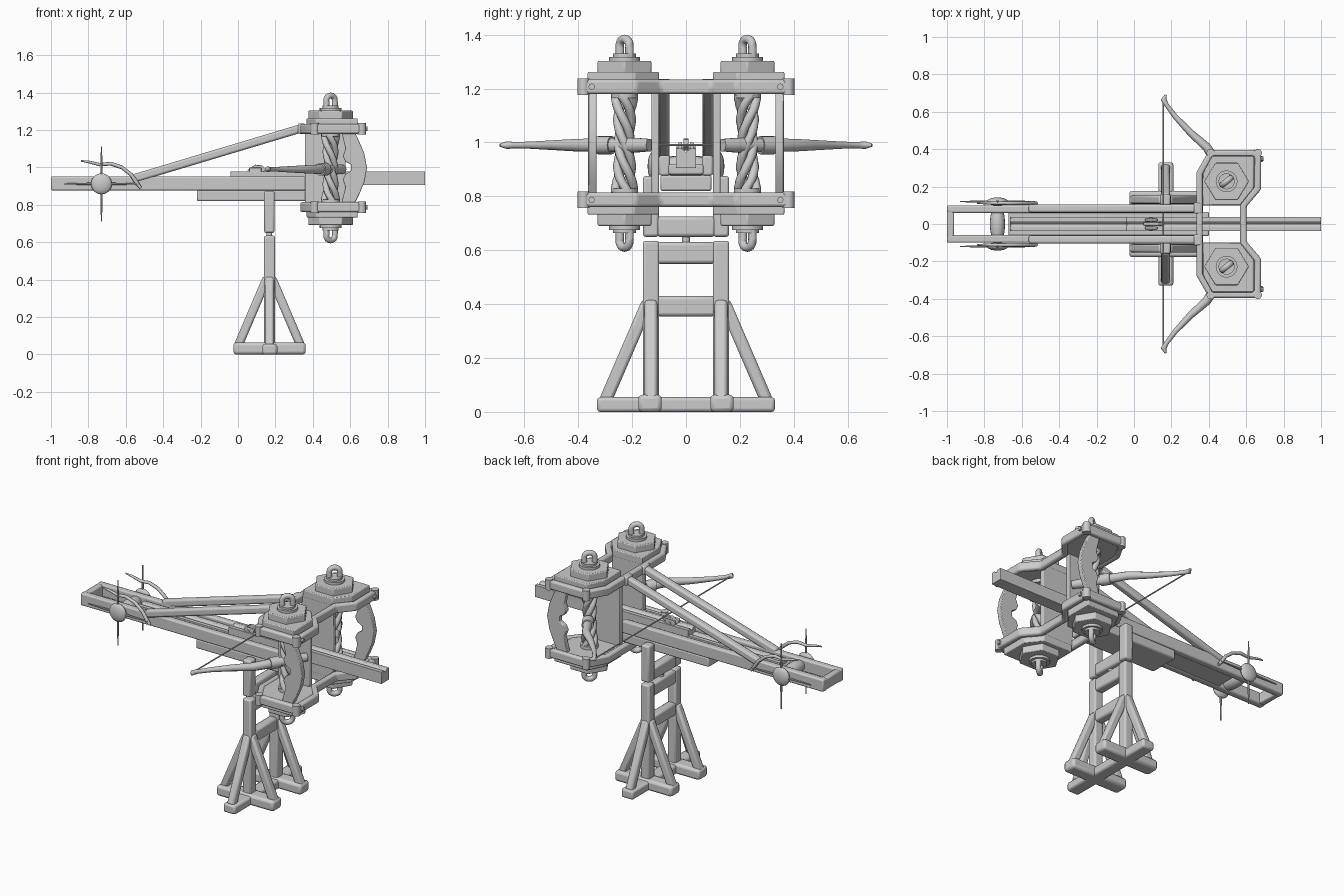
import bpy, bmesh, math
from mathutils import Vector, Matrix

cube = bpy.data.objects.get("Cube")
if cube:
    bpy.data.objects.remove(cube, do_unlink=True)

mat = bpy.data.materials.new("plain grey")
mat.use_nodes = True
GREY = (0.6, 0.6, 0.6, 1)
mat.diffuse_color = GREY
mat.node_tree.nodes["Principled BSDF"].inputs["Base Color"].default_value = GREY

MID = 0.997            # height of the spring frame's mirror plane
SX, SY = 0.495, 0.228  # centre of each rope spring


def finish(name, bm, bevel=0, angle=35):
    bmesh.ops.recalc_face_normals(bm, faces=bm.faces)
    me = bpy.data.meshes.new(name)
    bm.to_mesh(me)
    bm.free()
    me.materials.append(mat)
    ob = bpy.data.objects.new(name, me)
    bpy.context.collection.objects.link(ob)
    if bevel:
        mod = ob.modifiers.new("bevel", "BEVEL")
        mod.width, mod.segments, mod.limit_method = bevel, 2, "ANGLE"
    bpy.ops.object.select_all(action="DESELECT")
    ob.select_set(True)
    bpy.context.view_layer.objects.active = ob
    bpy.ops.object.shade_smooth_by_angle(angle=math.radians(angle))
    return ob


def box(name, x, y, z, bevel=0.008):
    bm = bmesh.new()
    bmesh.ops.create_cube(bm, size=1)
    for v in bm.verts:
        v.co = [(r[0] + r[1]) / 2 + c * (r[1] - r[0]) for r, c in zip((x, y, z), v.co)]
    return finish(name, bm, bevel)


def rod(name, a, b, r, r2=None, sides=16):
    """Round bar between two points."""
    a, b = Vector(a), Vector(b)
    bm = bmesh.new()
    rot = (b - a).to_track_quat("Z", "Y").to_matrix().to_4x4()
    bmesh.ops.create_cone(bm, cap_ends=True, segments=sides, radius1=r, radius2=r if r2 is None else r2,
                          depth=(b - a).length, matrix=Matrix.Translation((a + b) / 2) @ rot)
    return finish(name, bm)


def beam(name, a, b, w, bevel=0.012):
    """Square timber between two points."""
    a, b = Vector(a), Vector(b)
    bm = bmesh.new()
    rot = (b - a).to_track_quat("Z", "Y").to_matrix().to_4x4()
    bmesh.ops.create_cube(bm, size=1, matrix=Matrix.Translation((a + b) / 2) @ rot
                          @ Matrix.Diagonal((w, w, (b - a).length, 1)))
    return finish(name, bm, bevel)


def prism(name, pts, lo, hi, axis="z", bevel=0.005):
    """Extrude an outline: (x, y) along z, (x, z) along y or (y, z) along x."""
    place = {"z": lambda p, h: (p[0], p[1], h), "y": lambda p, h: (p[0], h, p[1]),
             "x": lambda p, h: (h, p[0], p[1])}[axis]
    bm = bmesh.new()
    face = bm.faces.new([bm.verts.new(place(p, lo)) for p in pts])
    new = bmesh.ops.extrude_face_region(bm, geom=[face])["geom"]
    shift = Vector(place((0, 0), hi - lo))
    bmesh.ops.translate(bm, vec=shift, verts=[v for v in new if isinstance(v, bmesh.types.BMVert)])
    return finish(name, bm, bevel)


def tube(name, pts, radii, sides=8):
    """Round tube along a path with a radius per point."""
    pts = [Vector(p) for p in pts]
    bm, rings = bmesh.new(), []
    for i, p in enumerate(pts):
        t = pts[min(i + 1, len(pts) - 1)] - pts[max(i - 1, 0)]
        q = t.to_track_quat("Z", "Y")
        rings.append([bm.verts.new(p + q @ Vector((math.cos(k * math.tau / sides),
                     math.sin(k * math.tau / sides), 0)) * radii[i]) for k in range(sides)])
    for a, b in zip(rings, rings[1:]):
        for k in range(sides):
            n = (k + 1) % sides
            bm.faces.new((a[k], a[n], b[n], b[k]))
    bm.faces.new(rings[0])
    bm.faces.new(rings[-1])
    return finish(name, bm, angle=50)


def frame_rim(name, pts, w, lo, hi):
    """Closed mitred rim following an outline."""
    bm, rings = bmesh.new(), []
    n = len(pts)
    for i in range(n):
        p, a, b = (Vector(pts[j % n]) for j in (i, i - 1, i + 1))
        d1, d2 = (p - a).normalized(), (b - p).normalized()
        m = Vector((-d1.y - d2.y, d1.x + d2.x)).normalized()
        m *= w / 2 / m.dot(Vector((-d1.y, d1.x)))
        rings.append([bm.verts.new((*(p + m * s), z)) for s, z in ((1, lo), (1, hi), (-1, hi), (-1, lo))])
    for i in range(n):
        a, b = rings[i], rings[(i + 1) % n]
        for k in range(4):
            bm.faces.new((a[k], a[(k + 1) % 4], b[(k + 1) % 4], b[k]))
    return finish(name, bm, 0.01)


# Stand
PX = 0.168
box("foot_cross_beam", (0.13, 0.21), (-0.33, 0.33), (0, 0.055), 0.012)
for z, h in ((0.355, 0.075), (0.55, 0.08)):
    box("stand_crossbar", (0.14, 0.195), (-0.11, 0.11), (z, z + h), 0.012)
rod("pivot_pin", (PX, 0, 0.6), (PX, 0, 0.68), 0.015)
box("fork_base", (0.14, 0.195), (-0.11, 0.11), (0.65, 0.725), 0.012)
for s in (-1, 1):
    y = s * 0.13
    ys = sorted((s * 0.1, s * 0.16))
    box("foot_beam", (-0.025, 0.362), sorted((s * 0.09, s * 0.177)), (0, 0.064), 0.015)
    box("stand_post", (0.14, 0.198), ys, (0, 0.635), 0.01)
    box("fork_prong", (0.14, 0.195), ys, (0.65, 0.875), 0.01)
    for dx in (-1, 1):
        beam("foot_brace", (PX + dx * 0.17, y, 0.04), (PX + dx * 0.012, y, 0.41), 0.047)
    beam("side_brace", (PX, s * 0.3, 0.04), (PX, s * 0.14, 0.41), 0.047)

# Stock and slider
for s in (-1, 1):
    box("stock_rail", (-1, 0.37), sorted((s * 0.06, s * 0.1)), (0.877, 0.952))
    beam("diagonal_strut", (-0.56, s * 0.083, 0.94), (0.335, s * 0.083, 1.208), 0.045)
    box("strut_bracket", (0.32, 0.36), sorted((s * 0.055, s * 0.115)), (1.18, 1.235))
box("stock_rear_bar", (-1, -0.962), (-0.09, 0.09), (0.88, 0.95))
box("stock_floor", (-0.67, 0.4), (-0.065, 0.065), (0.88, 0.92))
box("stock_under_plate", (-0.22, 0.37), (-0.095, 0.095), (0.82, 0.878))


def slider(name, x0, x1, top):
    pts = [(-0.038, 0.905), (0.038, 0.905), (0.038, top), (0.014, top), (0, top - 0.014), (-0.014, top), (-0.038, top)]
    prism(name, pts, x0, x1, "x", 0.002)


slider("slider_rear", -0.66, -0.04, 0.945)
slider("slider_front", -0.04, 1, 0.978)

# Trigger
for s in (-1, 1):
    box("trigger_cheek", (0.06, 0.125), sorted((s * 0.014, s * 0.03)), (0.96, 1.0), 0.004)
prism("trigger_claw", [(0.05, 0.985), (0.09, 1.015), (0.13, 1.01), (0.155, 0.985), (0.12, 0.97)], -0.01, 0.01, "y", 0.003)
rod("trigger_pin", (0.09, -0.035, 0.985), (0.09, 0.035, 0.985), 0.008)

# Winch
WX, WZ = -0.73, 0.912
tube("winch_drum", [(WX, y / 100, WZ) for y in (-6, -4, 0, 4, 6)], (0.033, 0.038, 0.041, 0.038, 0.033), 16)
rod("winch_axle", (WX, -0.13, WZ), (WX, 0.13, WZ), 0.014)
for s in (-1, 1):
    y = s * 0.12
    bm = bmesh.new()
    bmesh.ops.create_uvsphere(bm, u_segments=20, v_segments=12, radius=0.056,
                              matrix=Matrix.Translation((WX, y, WZ)) @ Matrix.Diagonal((1, 0.4, 1, 1)))
    finish("winch_hub", bm)
    for d in ((0.2, 0), (-0.2, 0), (0, 0.2), (0, -0.2)):
        rod("winch_spoke", (WX, y, WZ), (WX + d[0], y, WZ + d[1]), 0.008, 0.003, 8)
    tube("winch_pawl", [(x, s * 0.112, z) for x, z in ((-0.84, 1.035), (-0.8, 1.03), (-0.74, 1.015), (-0.68, 1.02),
         (-0.62, 1.0), (-0.57, 0.96), (-0.54, 0.915), (-0.52, 0.89))],
         (0.004, 0.007, 0.009, 0.01, 0.01, 0.01, 0.011, 0.008))

# Spring frame, repeated above and below
half = [(0.585, 0.1), (0.662, 0.19), (0.662, 0.378), (0.412, 0.378), (0.35, 0.27)]
rim = half + [(x, -y) for x, y in reversed(half)]
for up in (1, -1):
    def zs(a, b):
        return sorted((MID + up * (a - MID), MID + up * (b - MID)))

    frame_rim("frame_rim", rim, 0.034, *zs(1.18, 1.233))
    for s in (-1, 1):
        cy = s * SY
        lobe = [(0.362, 0.1), (0.362, 0.27), (0.415, 0.365), (0.645, 0.365), (0.645, 0.19), (0.57, 0.1)]
        prism("frame_plate", [(x, s * y) for x, y in lobe], *zs(1.185, 1.222))
        inner = [(SX + (x - SX) * 0.96, s * y) for x, y in lobe]
        prism("washer_plate", inner, *zs(1.215, 1.262))
        hexagon = [(SX + 0.12 * math.cos(k * math.pi / 3), cy + 0.115 * math.sin(k * math.pi / 3)) for k in range(6)]
        prism("washer_hexagon", hexagon, *zs(1.255, 1.303))
        for r, a, b in ((0.058, 1.3, 1.318), (0.043, 1.315, 1.33), (0.05, 1.165, 1.19)):
            z0, z1 = zs(a, b)
            rod("washer_collar", (SX, cy, z0), (SX, cy, z1), r, sides=24)
        arch = [(-0.03, 1.31), (-0.03, 1.35)] + [(-0.03 * math.cos(t * math.pi / 8), 1.36 + 0.024 * math.sin(t * math.pi / 8))
                                                for t in range(9)] + [(0.03, 1.35), (0.03, 1.31)]
        tube("rope_loop", [(SX + 0.75 * d, cy + 0.6 * d, MID + up * (z - MID)) for d, z in arch], [0.016] * len(arch), 12)
        z = MID + up * (1.207 - MID)
        for x in (0.41, 0.662):
            z0, z1 = zs(1.176, 1.238)
            rod("rim_corner_cap", (x, s * 0.38, z0), (x, s * 0.38, z1), 0.022)
        rod("rim_bolt", (0.66, s * 0.35, z), (0.692, s * 0.35, z), 0.012, sides=8)

# Stanchions, ropes and arms on both sides
bow = [(0.55, 1.2), (0.575, 1.1), (0.56, 1.06), (0.575, 1.03), (0.605, 1.015), (0.605, 0.98), (0.575, 0.965),
       (0.56, 0.935), (0.575, 0.895), (0.55, 0.8), (0.62, 0.8), (0.65, 0.86), (0.675, 0.92), (0.69, MID), (0.675, 1.075),
       (0.65, 1.135), (0.62, 1.2)]
for s in (-1, 1):
    cy = s * SY
    prism("outer_stanchion", bow, *sorted((s * 0.332, s * 0.363)), "y", 0.004)
    box("inner_stanchion", (0.358, 0.575), sorted((s * 0.1, s * 0.128)), (0.8, 1.2), 0.005)
    for k in range(4):
        path, radii = [], []
        for i in range(41):
            u = i / 20 - 1
            a = k * math.pi / 2 + s * u * 3.6
            r = 0.023 + 0.013 * u * u
            path.append((SX + r * math.cos(a), cy + r * math.sin(a), MID + 0.185 * u))
            radii.append(0.017)
        tube("rope_strand", path, radii)
    arm = [(0.56, 0.135), (0.53, 0.18), (0.45, 0.31), (0.39, 0.41), (0.3, 0.49), (0.22, 0.575), (0.175, 0.635),
           (0.158, 0.665), (0.17, 0.69)]
    tube("bow_arm", [(x, s * y, 0.99) for x, y in arm],
         (0.024, 0.028, 0.027, 0.024, 0.019, 0.014, 0.012, 0.015, 0.006), 10)
    rod("arm_collar", (0.47, s * 0.275, 0.99), (0.44, s * 0.325, 0.99), 0.034)
rod("bowstring", (0.157, -0.66, 0.99), (0.157, 0.66, 0.99), 0.004, sides=8)
